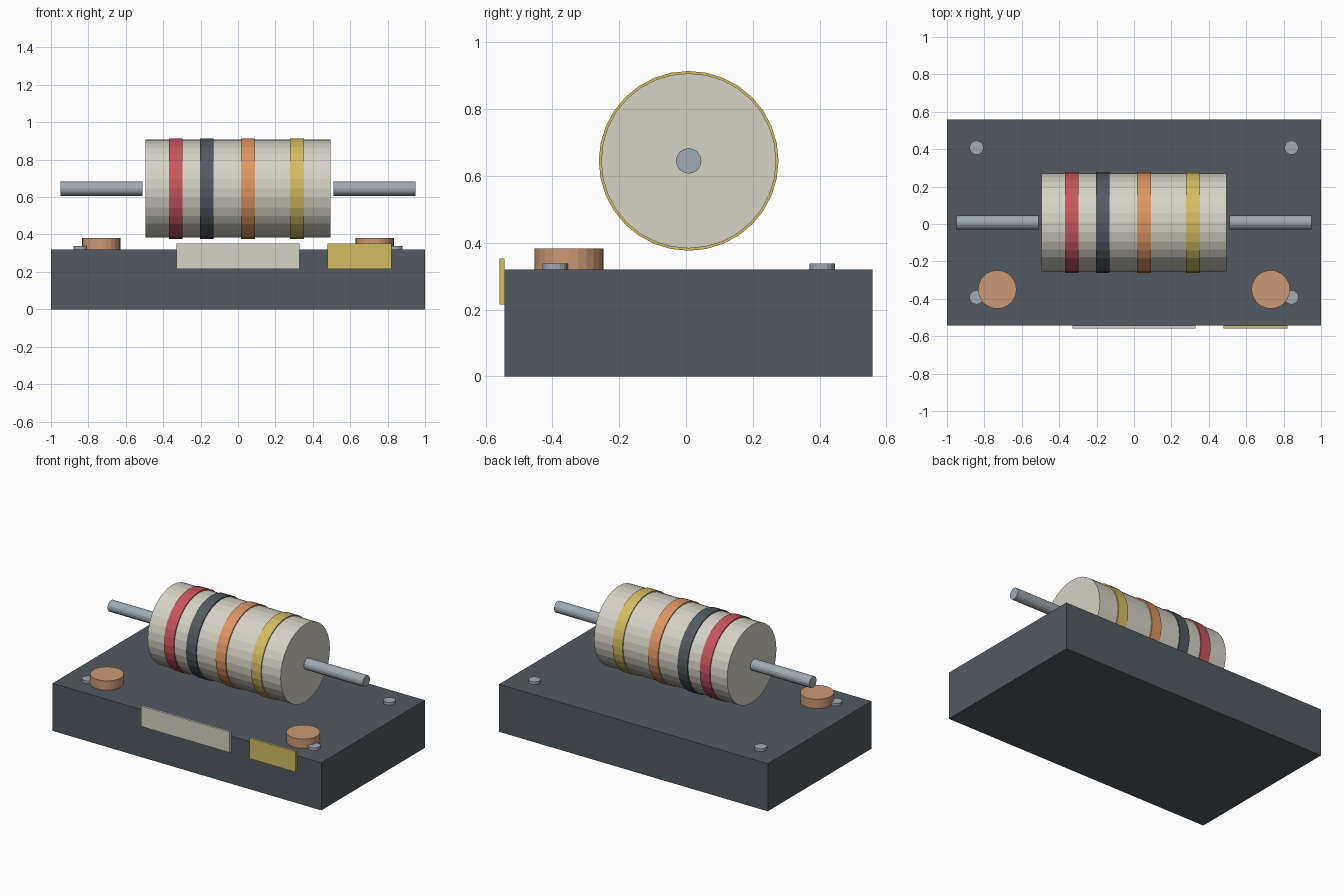
import bpy
import math

if "Cube" in bpy.data.objects:
    bpy.data.objects.remove(bpy.data.objects["Cube"])


def material(name, rgb):
    """Flat colour from sRGB 0-255 values."""
    lin = [((c / 255 + 0.055) / 1.055) ** 2.4 for c in rgb]
    m = bpy.data.materials.new(name)
    m.diffuse_color = (*lin, 1)
    m.use_nodes = True
    m.node_tree.nodes["Principled BSDF"].inputs["Base Color"].default_value = m.diffuse_color
    return m


SLATE = material("slate", (82, 90, 97))
CREAM = material("cream", (214, 210, 197))
RED = material("red", (200, 86, 92))
ORANGE = material("orange", (222, 150, 98))
GOLD = material("gold", (212, 189, 98))
COPPER = material("copper", (204, 153, 116))
STEEL = material("steel", (160, 171, 180))

YC = 0.008      # depth centre of base and resistor
ZC = 0.645      # height of the resistor axis
TOP = 0.32      # top of the base


def finish(name, mat):
    ob = bpy.context.object
    ob.name = name
    ob.data.materials.append(mat)
    return ob


def box(name, lo, hi, mat):
    bpy.ops.mesh.primitive_cube_add(size=1, location=[(a + b) / 2 for a, b in zip(lo, hi)])
    ob = finish(name, mat)
    ob.scale = [b - a for a, b in zip(lo, hi)]
    return ob


def disc(name, x, y, r, height, mat, sides):
    """Upright cylinder standing on the base."""
    bpy.ops.mesh.primitive_cylinder_add(vertices=sides, radius=r, depth=height,
                                        location=(x, y, TOP + height / 2))
    return finish(name, mat)


def barrel(name, x0, x1, r, mat, sides=32):
    """Cylinder along x on the resistor axis."""
    bpy.ops.mesh.primitive_cylinder_add(vertices=sides, radius=r, depth=x1 - x0,
                                        location=((x0 + x1) / 2, YC, ZC),
                                        rotation=(0, math.pi / 2, 0))
    return finish(name, mat)


# Base block
box("base", (-1, -0.543, 0), (1, 0.559, TOP), SLATE)

# Resistor body with its coloured bands
barrel("resistor_body", -0.495, 0.495, 0.262, CREAM)
for name, x, mat in (("red_band", -0.333, RED), ("dark_band", -0.167, SLATE),
                     ("orange_band", 0.053, ORANGE), ("gold_band", 0.316, GOLD)):
    barrel(name, x - 0.037, x + 0.037, 0.269, mat)

# Wire leads, terminals and corner screws on both sides
for side, s in (("left", -1), ("right", 1)):
    x0, x1 = sorted((s * 0.51, s * 0.95))
    barrel(side + "_lead", x0, x1, 0.038, STEEL, 16)
    disc(side + "_terminal", s * 0.731, -0.35, 0.103, 0.062, COPPER, 24)
    for end, e in (("front", -1), ("back", 1)):
        disc(f"{end}_{side}_screw", s * 0.842, YC + e * 0.4, 0.038, 0.018, STEEL, 16)

# Label plates on the front face
box("label_plate", (-0.33, -0.559, 0.215), (0.33, -0.543, 0.353), CREAM)
box("gold_plate", (0.478, -0.559, 0.215), (0.82, -0.543, 0.353), GOLD)
